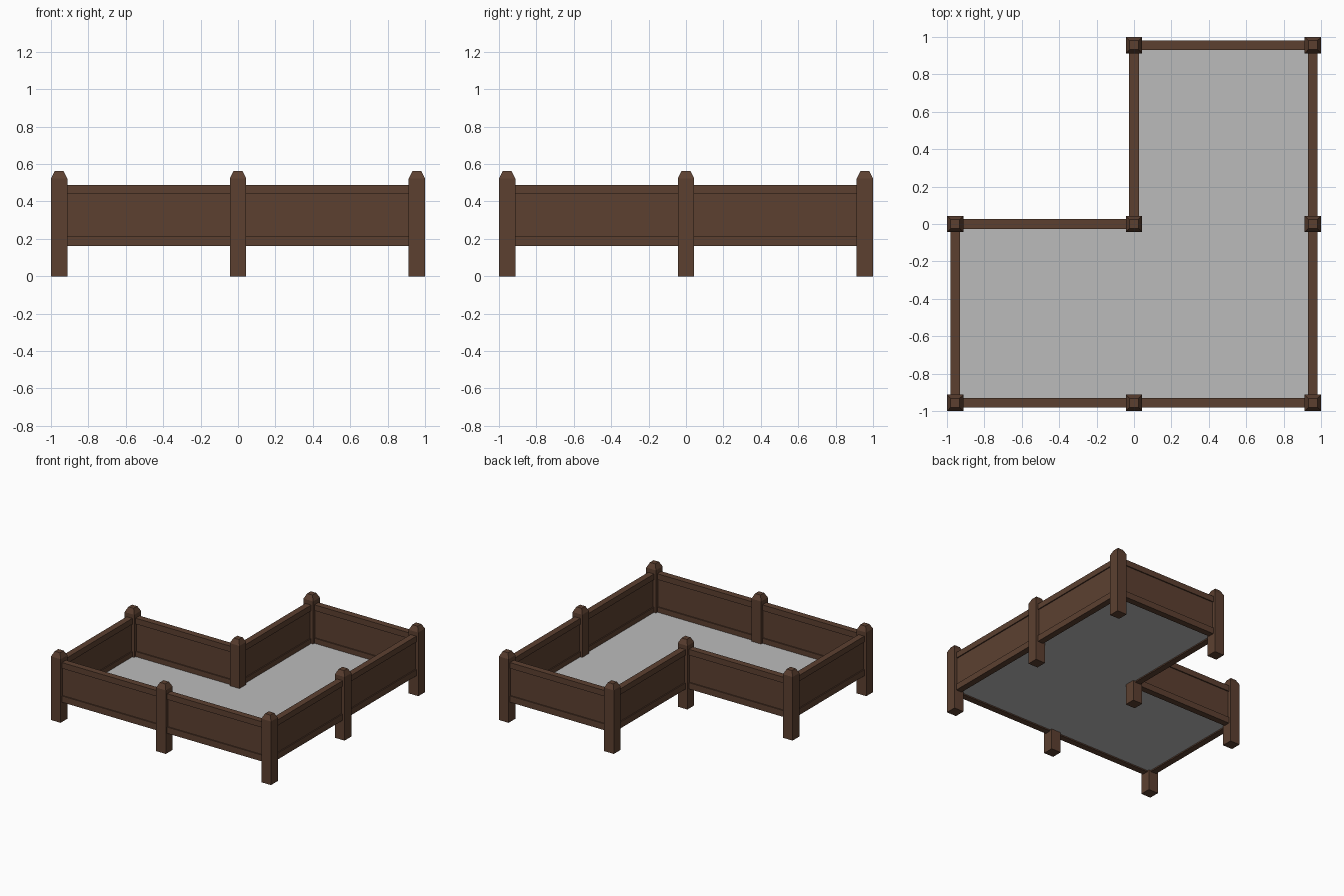
import bpy, bmesh
from mathutils import Vector

if "Cube" in bpy.data.objects:
    bpy.data.objects.remove(bpy.data.objects["Cube"])

C = 0.956          # centre line of the outer walls
HALF = 0.044       # half width of a post


def material(name, rgb):
    m = bpy.data.materials.new(name)
    m.diffuse_color = (*rgb, 1)
    m.use_nodes = True
    m.node_tree.nodes["Principled BSDF"].inputs["Base Color"].default_value = m.diffuse_color
    return m


wood = material("dark brown wood", (0.107, 0.051, 0.030))
grey = material("grey floor", (0.5, 0.5, 0.5))


def finish(name, bm, mat):
    bmesh.ops.recalc_face_normals(bm, faces=bm.faces)
    me = bpy.data.meshes.new(name)
    bm.to_mesh(me)
    bm.free()
    me.materials.append(mat)
    ob = bpy.data.objects.new(name, me)
    bpy.context.collection.objects.link(ob)
    return ob


def loft(bm, rings):
    """Closed skin through equal-length rings of points."""
    rows = [[bm.verts.new(p) for p in r] for r in rings]
    n = len(rows[0])
    for a, b in zip(rows, rows[1:]):
        for i in range(n):
            j = (i + 1) % n
            bm.faces.new((a[i], a[j], b[j], b[i]))
    bm.faces.new(rows[0])
    bm.faces.new(rows[-1])


def post(x, y):
    bm = bmesh.new()
    rings = [[(x + sx * h, y + sy * h, z)
              for sx, sy in ((-1, -1), (1, -1), (1, 1), (-1, 1))]
             for h, z in ((HALF, 0), (HALF, 0.522), (0.024, 0.562))]
    loft(bm, rings)
    finish("post", bm, wood)


# Wall cross-section: thick bottom rail, recessed panel, thick top rail
SIDE = [(0.026, 0.162), (0.026, 0.214), (0.017, 0.214),
        (0.017, 0.440), (0.026, 0.440), (0.026, 0.488)]
PROFILE = SIDE + [(-w, z) for w, z in reversed(SIDE)]


def wall(a, b):
    a, b = Vector((*a, 0)), Vector((*b, 0))
    d = (b - a).normalized()
    side = Vector((-d.y, d.x, 0))
    bm = bmesh.new()
    ends = (a + d * (HALF - 0.004), b - d * (HALF - 0.004))
    loft(bm, [[e + side * w + Vector((0, 0, z)) for w, z in PROFILE] for e in ends])
    finish("wall_panel", bm, wood)


# Posts and walls follow the L-shaped outline
outline = [(-C, -C), (0, -C), (C, -C), (C, 0), (C, C), (0, C), (0, 0), (-C, 0)]
for i, p in enumerate(outline):
    post(*p)
    wall(p, outline[(i + 1) % len(outline)])

# Floor sheet just above the bottom of the rails
bm = bmesh.new()
face = bm.faces.new([bm.verts.new((x, y, 0.172)) for x, y in outline])
floor = finish("floor", bm, grey)
if floor.data.polygons[0].normal.z < 0:
    floor.data.flip_normals()
